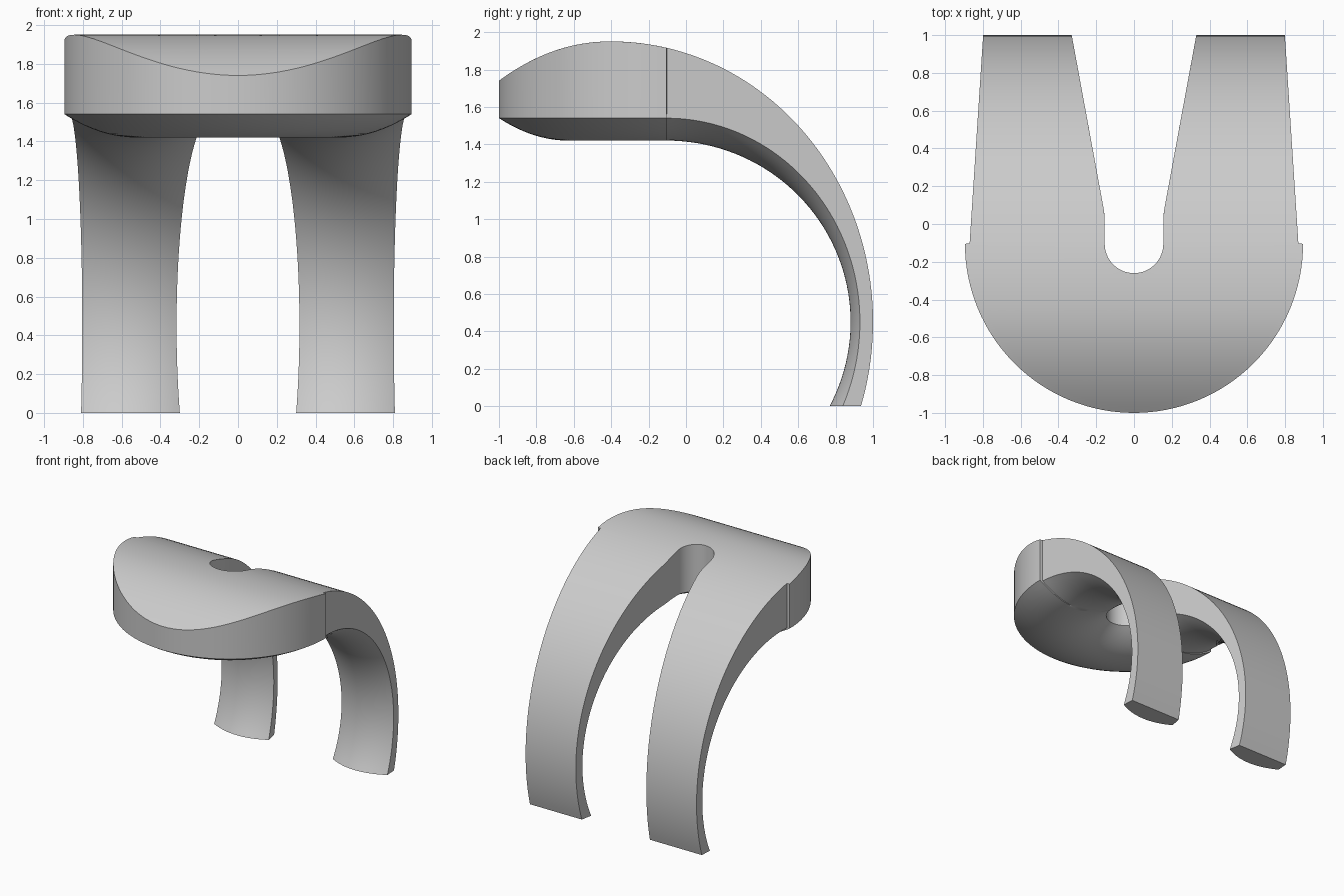
import bpy, bmesh
from math import sin, cos, asin, acos, pi, sqrt

cube = bpy.data.objects.get("Cube")
if cube:
    bpy.data.objects.remove(cube, do_unlink=True)

HUB_Y = -0.105                  # centre of the round seat and of the slot end
R_IN, R_OUT = 0.155, 0.895
ACROSS, SEAT_STEPS, LEG_STEPS = 20, 32, 48
AXIS_Z = 0.45                   # height of the centre of the leg curves


def lerp(a, b, t):
    return a + (b - a) * t


def bulge(v):
    # Rounded belly across the band, zero at both edges
    return 1 - (2 * v - 1) ** 2


def crown(y):
    # Top surface: front droop, then the long ellipse that runs into the legs
    if y < -0.4:
        return 1.95 - 0.21 * ((-0.4 - y) / 0.6) ** 2.1
    return AXIS_Z + 1.5 * sqrt(1 - ((y + 0.4) / 1.4) ** 2)


def leg_x(y, v):
    inner = R_IN + 0.184 * max(0, y - 0.05)
    return lerp(inner, 0.8636 - 0.065 * y, v)


def seat_point(angle, v):
    r = lerp(R_IN, R_OUT, v)
    x, y = r * cos(angle), HUB_Y + r * sin(angle)
    return (x, y, crown(y)), (x, y, 1.54 - 0.12 * bulge(v))


def leg_point(t, v):
    # Outer curve
    angle = lerp(acos((HUB_Y + 0.4) / 1.4), -asin(AXIS_Z / 1.5), t)
    y, z = -0.4 + 1.4 * cos(angle), AXIS_Z + 1.5 * sin(angle)
    top = (leg_x(y, v), y, z)
    # Inner curve
    a, b = lerp(1.035, 0.985, bulge(v)), lerp(1.09, 0.97, bulge(v))
    angle = lerp(pi / 2, -asin(AXIS_Z / b), t)
    y, z = HUB_Y + a * cos(angle), AXIS_Z + b * sin(angle)
    return top, (leg_x(y, v), y, z)


# Sections from the middle of the front, around the seat and down one leg
sections = []
for i in range(SEAT_STEPS + 1):
    angle = lerp(-pi / 2, 0, i / SEAT_STEPS)
    sections.append([seat_point(angle, j / ACROSS) for j in range(ACROSS + 1)])
for i in range(LEG_STEPS + 1):
    t = max(0.001, i / LEG_STEPS)
    sections.append([leg_point(t, j / ACROSS) for j in range(ACROSS + 1)])

# Skin each section as a closed loop: along the top, back along the underside
bm = bmesh.new()
loops = []
for section in sections:
    ring = [p[0] for p in section] + [p[1] for p in reversed(section)]
    loops.append([bm.verts.new(p) for p in ring])
for a, b in zip(loops, loops[1:]):
    for k in range(len(a)):
        n = (k + 1) % len(a)
        bm.faces.new((a[k], a[n], b[n], b[k]))
bm.faces.new(loops[-1])         # foot
bmesh.ops.recalc_face_normals(bm, faces=bm.faces)

mesh = bpy.data.meshes.new("seat_with_legs")
bm.to_mesh(mesh)
bm.free()
body = bpy.data.objects.new("seat_with_legs", mesh)
bpy.context.collection.objects.link(body)

# Plain grey material
grey = bpy.data.materials.new("plain_grey")
grey.use_nodes = True
grey.diffuse_color = (0.6, 0.6, 0.6, 1)
grey.node_tree.nodes["Principled BSDF"].inputs["Base Color"].default_value = (0.6, 0.6, 0.6, 1)
mesh.materials.append(grey)

bpy.ops.object.select_all(action="DESELECT")
body.select_set(True)
bpy.context.view_layer.objects.active = body
bpy.ops.object.shade_smooth_by_angle(angle=pi / 6)

# The other half
mirror = body.modifiers.new("mirror", "MIRROR")
mirror.use_axis[0] = True
mirror.use_mirror_merge = True
mirror.merge_threshold = 0.0005
